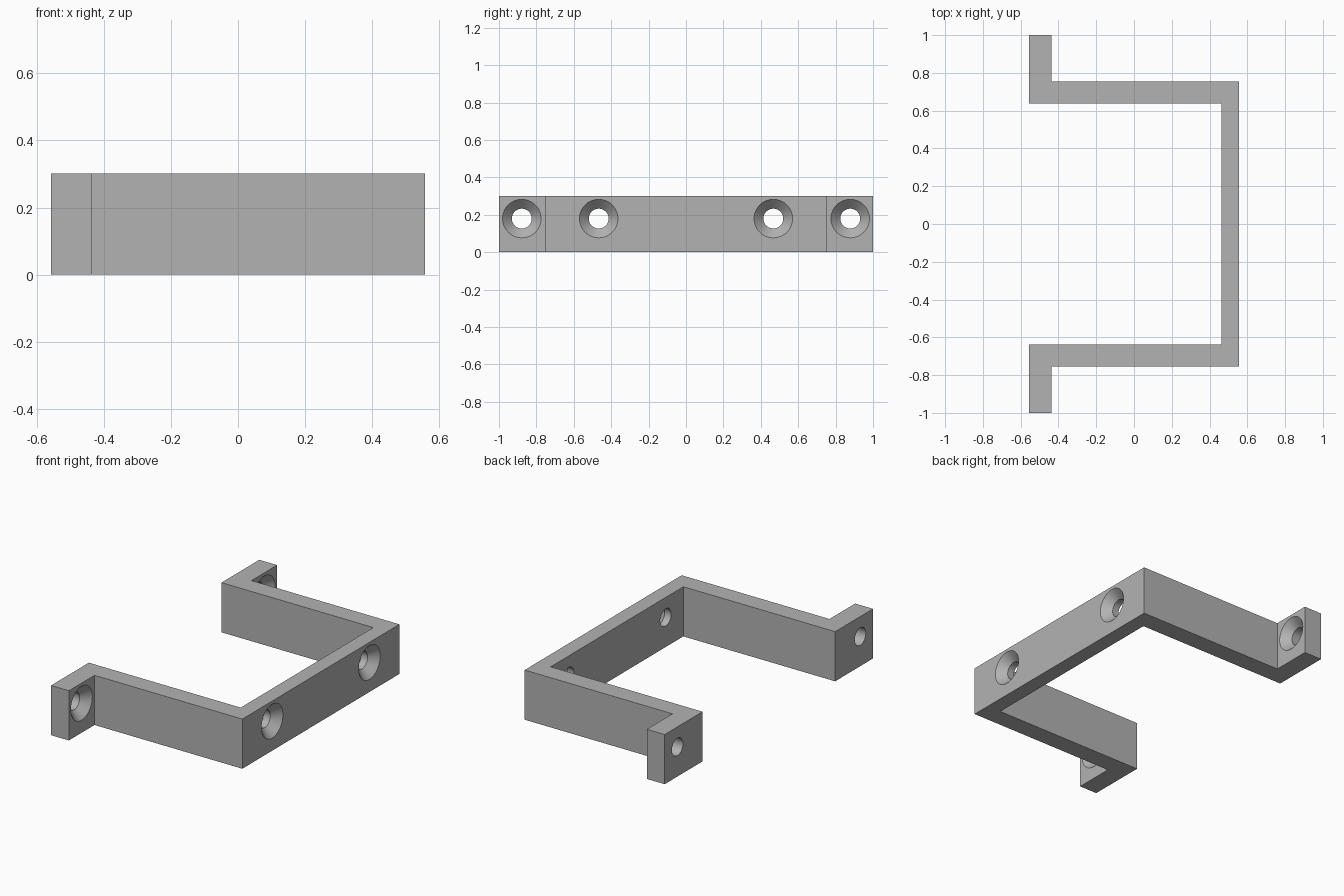
import bpy, bmesh, math
from mathutils import Matrix, Vector

cube = bpy.data.objects.get("Cube")
if cube:
    bpy.data.objects.remove(cube, do_unlink=True)

HEIGHT = 0.302
HOLE_Z = 0.18
HOLE_R, SINK_R, SINK_DEPTH = 0.053, 0.103, 0.05
BACK, FLANGE, INNER, FACE = -0.557, -0.437, 0.464, 0.557

grey = bpy.data.materials.new("plain grey")
grey.use_nodes = True
colour = (0.45, 0.45, 0.45, 1)
grey.diffuse_color = colour
grey.node_tree.nodes["Principled BSDF"].inputs["Base Color"].default_value = colour


def add_object(name, bm):
    bmesh.ops.recalc_face_normals(bm, faces=bm.faces)
    mesh = bpy.data.meshes.new(name)
    bm.to_mesh(mesh)
    bm.free()
    mesh.materials.append(grey)
    obj = bpy.data.objects.new(name, mesh)
    bpy.context.collection.objects.link(obj)
    return obj


# Bracket: half outline mirrored across y, then extruded upwards
half = [(FACE, 0.754), (FLANGE, 0.754), (FLANGE, 1.0), (BACK, 1.0),
        (BACK, 0.637), (INNER, 0.637)]
outline = half + [(x, -y) for x, y in reversed(half)]
bm = bmesh.new()
base = bm.faces.new([bm.verts.new((x, y, 0)) for x, y in outline])
grown = bmesh.ops.extrude_face_region(bm, geom=[base])["geom"]
bmesh.ops.translate(bm, vec=(0, 0, HEIGHT),
                    verts=[v for v in grown if isinstance(v, bmesh.types.BMVert)])
bracket = add_object("mounting_bracket", bm)


# Countersunk screw holes: a stepped profile spun around the x axis
def screw_cutter(face_x, y):
    profile = [(-0.2, 0), (-0.2, HOLE_R), (-SINK_DEPTH, HOLE_R),
               (0, SINK_R), (0.03, SINK_R), (0.03, 0)]
    bm = bmesh.new()
    verts = [bm.verts.new((x, 0, r)) for x, r in profile]
    edges = [bm.edges.new(pair) for pair in zip(verts, verts[1:])]
    bmesh.ops.spin(bm, geom=verts + edges, cent=(0, 0, 0), axis=(1, 0, 0),
                   angle=math.tau, steps=48)
    bmesh.ops.remove_doubles(bm, verts=bm.verts, dist=0.0001)
    bmesh.ops.transform(bm, matrix=Matrix.Translation(Vector((face_x, y, HOLE_Z))),
                        verts=bm.verts)
    cutter = add_object("screw_hole_cutter", bm)
    cutter.hide_render = True
    return cutter


bpy.context.view_layer.objects.active = bracket
for side in (-1, 1):
    for face_x, y in ((FLANGE, 0.878), (FACE, 0.467)):
        cutter = screw_cutter(face_x, side * y)
        cut = bracket.modifiers.new("screw_hole", 'BOOLEAN')
        cut.operation = 'DIFFERENCE'
        cut.solver = 'EXACT'
        cut.object = cutter
        bpy.ops.object.modifier_apply(modifier=cut.name)
        bpy.data.objects.remove(cutter, do_unlink=True)

# Smooth hole walls, crisp edges elsewhere
bpy.ops.object.select_all(action='DESELECT')
bracket.select_set(True)
bpy.ops.object.shade_smooth_by_angle(angle=math.radians(30))
